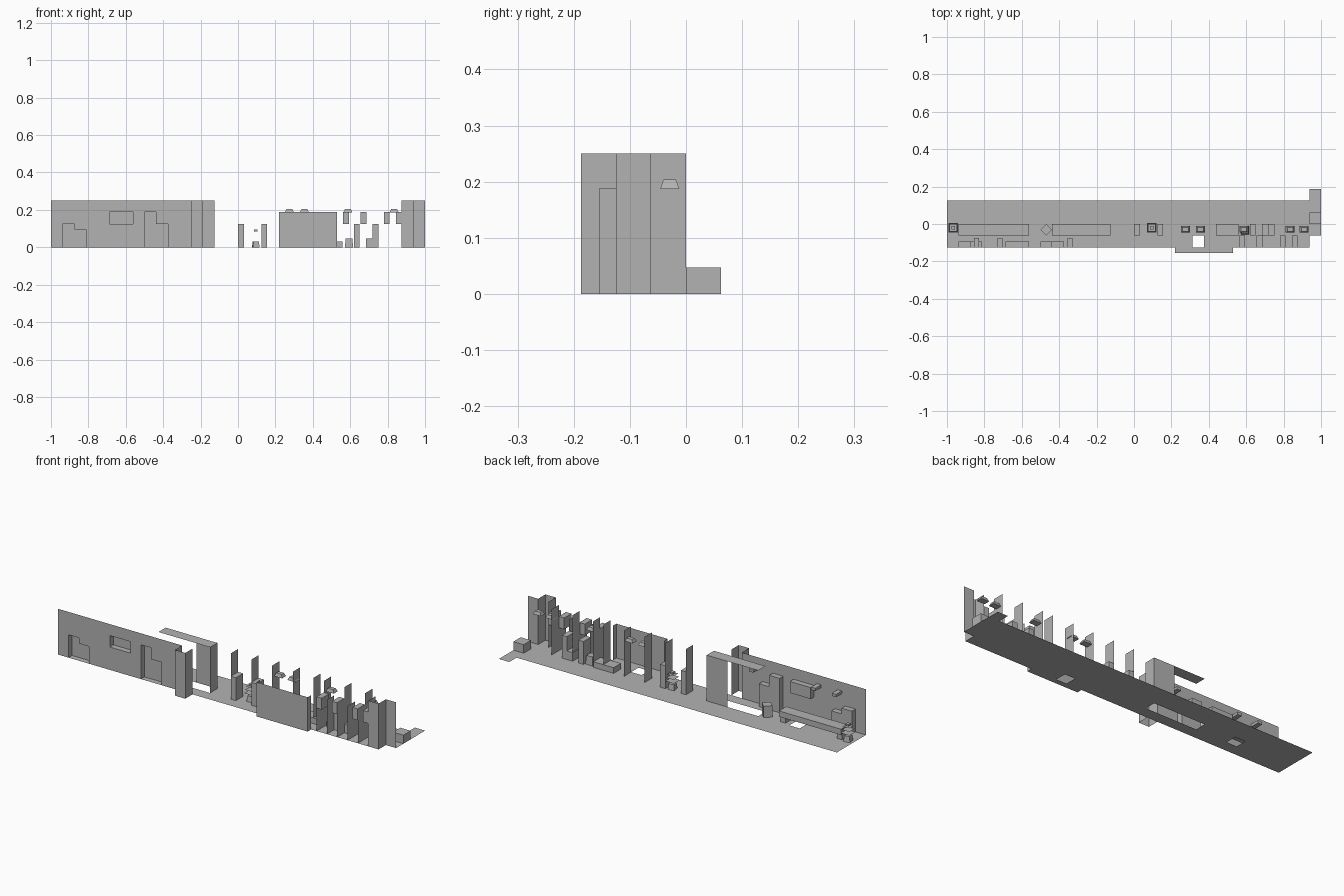
import bpy, math
from mathutils import Vector, Matrix

if "Cube" in bpy.data.objects:
    bpy.data.objects.remove(bpy.data.objects["Cube"])

grey = bpy.data.materials.new("plain_grey")
grey.diffuse_color = (0.45, 0.45, 0.45, 1)
grey.use_nodes = True
grey.node_tree.nodes["Principled BSDF"].inputs["Base Color"].default_value = grey.diffuse_color


def mesh(name, verts, faces):
    me = bpy.data.meshes.new(name)
    me.from_pydata([tuple(v) for v in verts], [], faces)
    me.materials.append(grey)
    ob = bpy.data.objects.new(name, me)
    bpy.context.collection.objects.link(ob)
    return ob


def box(name, x0, x1, y0, y1, z0, z1, taper=0.0, turn=0.0):
    """Box, optionally narrowed at the top and turned about z."""
    c = Vector(((x0 + x1) / 2, (y0 + y1) / 2, 0))
    rot = Matrix.Rotation(turn, 3, 'Z')
    vs = []
    for z, k in ((z0, 1), (z1, 1 - taper)):
        for x, y in ((x0, y0), (x1, y0), (x1, y1), (x0, y1)):
            p = rot @ ((Vector((x, y, 0)) - c) * k) + c
            vs.append((p.x, p.y, z))
    return mesh(name, vs, [(3, 2, 1, 0), (4, 5, 6, 7), (0, 1, 5, 4),
                           (1, 2, 6, 5), (2, 3, 7, 6), (3, 0, 4, 7)])


def sheet(name, rect, place, holes=()):
    """Flat sheet with rectangular holes; place maps (u, v) to 3D."""
    u0, u1, v0, v1 = rect
    us = sorted({u0, u1, *[h[0] for h in holes], *[h[1] for h in holes]})
    vs = sorted({v0, v1, *[h[2] for h in holes], *[h[3] for h in holes]})
    n = len(vs)
    verts = [place(u, v) for u in us for v in vs]
    faces = []
    for i in range(len(us) - 1):
        for j in range(n - 1):
            cu, cv = (us[i] + us[i + 1]) / 2, (vs[j] + vs[j + 1]) / 2
            if not any(a < cu < b and c < cv < d for a, b, c, d in holes):
                faces.append((i * n + j, (i + 1) * n + j,
                              (i + 1) * n + j + 1, i * n + j + 1))
    return mesh(name, verts, faces)


def flat(name, x0, x1, y0, y1, z, holes=()):
    return sheet(name, (x0, x1, y0, y1), lambda u, v: (u, v, z), holes)


def front(name, x0, x1, y, z0, z1, holes=()):
    return sheet(name, (x0, x1, z0, z1), lambda u, v: (u, y, v), holes)


def side(name, x, y0, y1, z0=0, z1=0.25):
    return sheet(name, (y0, y1, z0, z1), lambda u, v: (x, u, v))


F, M, B = -0.125, -0.0625, 0.0   # front, middle and back lines of the rooms

# Floor with openings, and the end step
flat("floor", -1, 0.9375, F, 0.125, 0,
     [(-0.4375, -0.125, M, B), (-0.6875, -0.625, M, B), (0.3125, 0.375, F, M)])
flat("floor_end", 0.9375, 1, M, 0.1875, 0)
box("end_step", 0.9375, 1, 0, 0.0625, 0, 0.047)

# Left front wall with openings
front("left_wall", -1, -0.25, F, 0, 0.25,
      [(-0.9375, -0.875, 0, 0.125), (-0.875, -0.8125, 0, 0.094),
       (-0.6875, -0.5625, 0.125, 0.1875),
       (-0.5, -0.4375, 0, 0.1875), (-0.4375, -0.375, 0, 0.125)])


def niche(name, outline):
    n = len(outline)
    vs = [(x, y, z) for y in (F, F + 0.031) for x, z in outline]
    faces = [(i, (i + 1) % n, n + (i + 1) % n, n + i) for i in range(n)]
    mesh(name, vs, faces + [tuple(range(n, 2 * n))])


def step_outline(x, high, low):
    return [(x, 0), (x + 0.125, 0), (x + 0.125, low), (x + 0.0625, low),
            (x + 0.0625, high), (x, high)]


niche("niche_left", step_outline(-0.9375, 0.125, 0.094))
niche("niche_right", step_outline(-0.5, 0.1875, 0.125))
niche("niche_window", [(-0.6875, 0.125), (-0.5625, 0.125),
                       (-0.5625, 0.1875), (-0.6875, 0.1875)])

# Entrance bay that sticks out in front, and the covered wall behind it
front("bay_front", -0.25, -0.1875, -0.1875, 0, 0.25)
side("bay_left", -0.25, -0.1875, F)
side("bay_right", -0.1875, -0.1875, F)
front("inner_wall", -0.25, -0.125, B, 0, 0.25)
side("inner_wall_end", -0.125, M, B)
flat("roof_strip", -0.4375, -0.125, M, B, 0.25)

# Counter and turned cabinet in the left room
box("counter", -0.9375, -0.5625, M, B, 0.031, 0.0625)
for x in (-0.92, -0.58):
    box("counter_leg", x - 0.015, x + 0.015, M + 0.01, B - 0.01, 0, 0.031)
box("turned_cabinet", -0.491, -0.447, -0.053, -0.009, 0, 0.0625, turn=math.pi / 4)


# Stacked stands
def stand(x):
    box("stand_base", x - 0.018, x + 0.018, -0.038, -0.002, 0, 0.031, 0.2, 0.15)
    for i in range(3):
        r = 0.026 - 0.003 * i
        flat("stand_plate", x - r, x + r, -0.02 - r, -0.02 + r, 0.045 + 0.018 * i)
    box("stand_top", x - 0.01, x + 0.01, -0.03, -0.01, 0.085, 0.094)


stand(-0.967)
stand(0.095)

# Wall lamps on the left and overhead lamps on the right
for x in (-0.842, -0.717, -0.342):
    box("wall_lamp", x - 0.013, x + 0.013, F, F + 0.05, 0.187, 0.202)
for x in (0.275, 0.355, 0.587, 0.835, 0.91):
    box("overhead_lamp", x - 0.024, x + 0.024, -0.046, -0.012, 0.187, 0.204, 0.35)

# Posts and upright dividers
for x in (0, 0.125):
    box("low_post", x, x + 0.031, M, B, 0, 0.125)
    side("divider", x, M, B, 0.125, 0.25)
for x in (0.25, 0.375, 0.5, 0.5625, 0.6875, 0.8125):
    side("divider", x, M, B)
for x in (0.5625, 0.625, 0.6875, 0.75, 0.8125, 0.875):
    side("front_divider", x, F, M, 0, 0.1875)
side("end_divider", 0.875, F, M, 0.1875, 0.25)

# Big front panel with returns and sill
front("front_panel", 0.22, 0.53, -0.155, 0, 0.1875)
side("front_panel_return", 0.22, -0.155, F, 0, 0.1875)
side("front_panel_return", 0.53, -0.155, F, 0, 0.1875)
flat("front_panel_sill", 0.22, 0.53, -0.155, F, 0)

# Low furniture of the right room
for x0, x1, z1 in ((0.4375, 0.56, 0.031), (0.62, 0.65, 0.125),
                   (0.685, 0.72, 0.047), (0.72, 0.75, 0.125)):
    box("low_unit", x0, x1, M, B, 0, z1)
box("seat", 0.572, 0.615, -0.055, -0.01, 0, 0.047, 0.15)

# High shelves between the front dividers
for x in (0.5625, 0.655, 0.78, 0.844):
    box("high_shelf", x, x + 0.031, F, M, 0.125, 0.1875)

# Stepped wall at the right end
front("end_wall_front", 0.875, 0.9375, F, 0, 0.25)
side("end_wall_step", 0.9375, F, M)
front("end_wall_back", 0.9375, 1, M, 0, 0.25)
